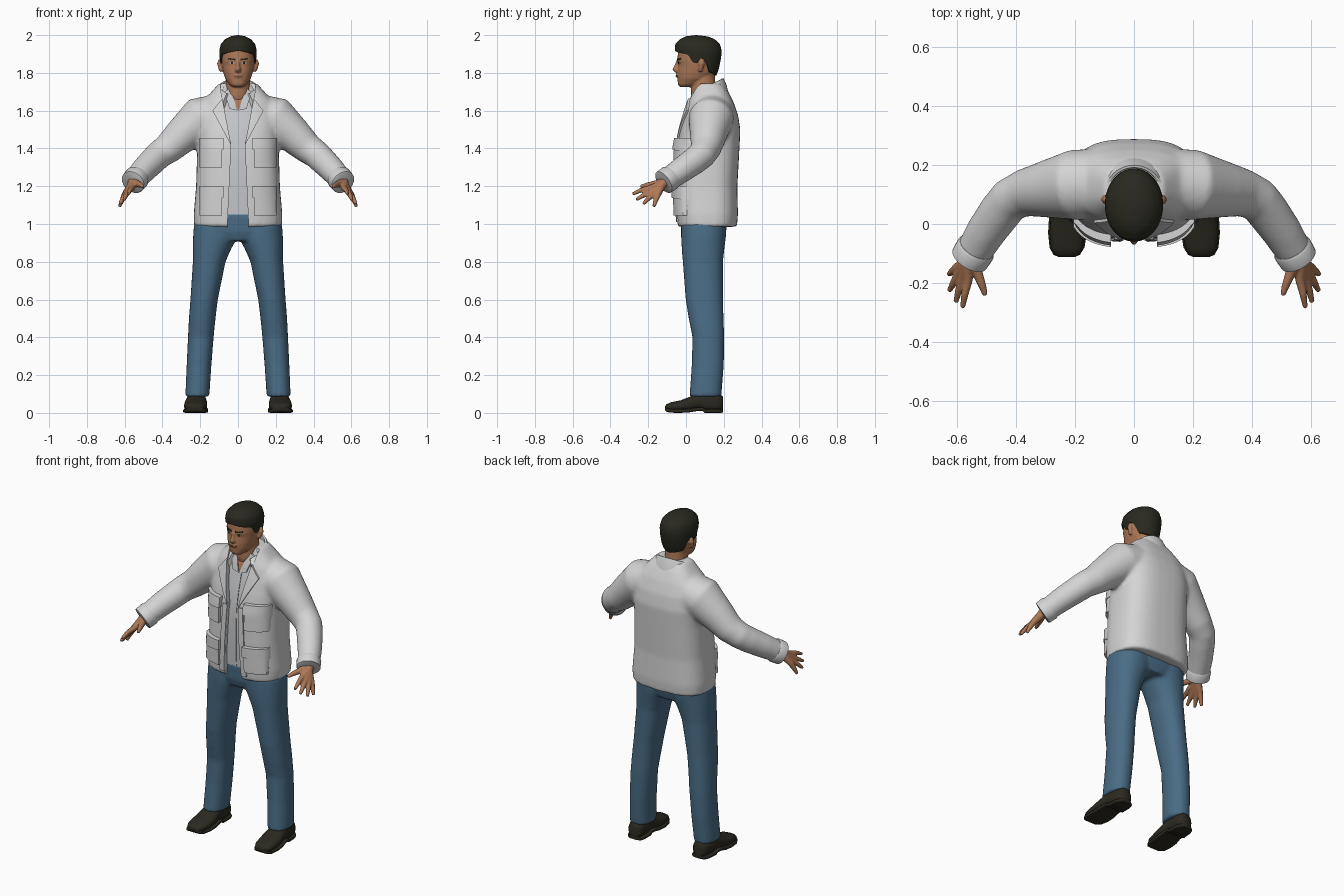
import bpy, bmesh, math
from mathutils import Vector
from mathutils.bvhtree import BVHTree

if "Cube" in bpy.data.objects:
    bpy.data.objects.remove(bpy.data.objects["Cube"])

X, Y, Z = Vector((1, 0, 0)), Vector((0, 1, 0)), Vector((0, 0, 1))


def material(name, r, g, b):
    m = bpy.data.materials.new(name)
    m.diffuse_color = (r, g, b, 1)
    m.use_nodes = True
    m.node_tree.nodes["Principled BSDF"].inputs["Base Color"].default_value = m.diffuse_color
    return m


WHITE = material("jacket_white", 0.66, 0.66, 0.66)
SHIRT = material("shirt_grey", 0.56, 0.57, 0.59)
DENIM = material("denim_blue", 0.068, 0.15, 0.235)
SKIN = material("skin", 0.42, 0.19, 0.095)
HAIR = material("hair_dark", 0.022, 0.022, 0.014)
SHOE = material("shoe_leather", 0.024, 0.022, 0.014)
LIPS = material("lips", 0.27, 0.10, 0.06)
EYE = material("eye_white", 0.45, 0.40, 0.36)


def oval(c, u, v, a, b, n=36, e=2.0):
    """Superellipse ring around c."""
    out = []
    for i in range(n):
        t = 2 * math.pi * i / n
        p, q = math.cos(t), math.sin(t)
        out.append(c + u * math.copysign(abs(p) ** (2 / e), p) * a
                   + v * math.copysign(abs(q) ** (2 / e), q) * b)
    return out


def loft(bm, rings):
    """Closed skin through rings with equal point counts."""
    rows = [[bm.verts.new(p) for p in r] for r in rings]
    n = len(rows[0])
    for a, b in zip(rows, rows[1:]):
        for i in range(n):
            bm.faces.new((a[i], a[(i + 1) % n], b[(i + 1) % n], b[i]))
    bm.faces.new(rows[0][::-1])
    bm.faces.new(rows[-1])


def stack(bm, rows, e=2.0):
    """Loft up z; rows are (z, x_low, x_high, y_front, y_back)."""
    loft(bm, [oval(Vector(((x0 + x1) / 2, (y0 + y1) / 2, z)), X, Y,
                   abs(x1 - x0) / 2, (y1 - y0) / 2, e=e) for z, x0, x1, y0, y1 in rows])


def tube(bm, pts, s=1, n=20):
    """Round limb; pts are (x, y, z, radius)."""
    c = [Vector((p[0] * s, p[1], p[2])) for p in pts]
    rings = []
    for i, p in enumerate(pts):
        t = (c[min(i + 1, len(c) - 1)] - c[max(i - 1, 0)]).normalized()
        u = t.cross(Z).normalized()
        rings.append(oval(c[i], u, u.cross(t), p[3], p[3], n))
    loft(bm, rings)


def finish(name, bm, mat, recalc=True, angle=45):
    if recalc:
        bmesh.ops.recalc_face_normals(bm, faces=bm.faces)
    me = bpy.data.meshes.new(name)
    bm.to_mesh(me)
    bm.free()
    ob = bpy.data.objects.new(name, me)
    bpy.context.scene.collection.objects.link(ob)
    dress(ob, mat, angle)
    return ob


def dress(ob, mat, angle=45):
    ob.data.materials.clear()
    ob.data.materials.append(mat)
    for p in ob.data.polygons:
        p.use_smooth = True
        p.material_index = 0
    ob.data.set_sharp_from_angle(angle=math.radians(angle))


def bake(ob, mat, angle=45):
    dg = bpy.context.evaluated_depsgraph_get()
    me = bpy.data.meshes.new_from_object(ob.evaluated_get(dg))
    ob.modifiers.clear()
    ob.data = me
    dress(ob, mat, angle)


def fuse(ob, mat, voxel, smooth, angle=60):
    """Melt overlapping pieces into one smooth skin."""
    m = ob.modifiers.new("fuse", 'REMESH')
    m.mode, m.voxel_size = 'VOXEL', voxel
    m = ob.modifiers.new("relax", 'SMOOTH')
    m.factor, m.iterations = 0.5, smooth
    bake(ob, mat, angle)


def tree_of(ob):
    return BVHTree.FromPolygons([v.co.copy() for v in ob.data.vertices],
                                [tuple(p.vertices) for p in ob.data.polygons])


def patch(name, tree, quad, lift, mat, s=1, n=10):
    """Four-cornered (x, z) panel laid on the front of a surface."""
    q = [Vector((x * s, z)) for x, z in quad]
    bm = bmesh.new()
    grid = []
    for j in range(-1, n + 2):
        row = []
        for i in range(-1, n + 2):
            a, b = min(max(i / n, 0), 1), min(max(j / n, 0), 1)
            p = q[0].lerp(q[1], a).lerp(q[3].lerp(q[2], a), b)
            hit = tree.ray_cast(Vector((p.x, -1, p.y)), Y)[0]
            rim = i in (-1, n + 1) or j in (-1, n + 1)
            y = (hit.y if hit else 0.03) + (0.004 if rim else -lift)
            row.append(bm.verts.new((p.x, y, p.y)))
        grid.append(row)
    for r0, r1 in zip(grid, grid[1:]):
        for i in range(n + 2):
            bm.faces.new((r0[i], r0[i + 1], r1[i + 1], r1[i]))
    bmesh.ops.remove_doubles(bm, verts=bm.verts, dist=1e-5)
    bm.normal_update()
    if sum(f.normal.y * f.calc_area() for f in bm.faces) > 0:
        bmesh.ops.reverse_faces(bm, faces=bm.faces)
    return finish(name, bm, mat, False)


def lerp_table(t, rows):
    for a, b in zip(rows, rows[1:]):
        if t <= b[0]:
            k = max(0, (t - a[0]) / (b[0] - a[0]))
            return [p + (r - p) * k for p, r in zip(a[1:], b[1:])]
    return list(rows[-1][1:])


# Jacket body and sleeves
TORSO = [(0.985, .233, -.045, .27), (1.05, .235, -.05, .275), (1.2, .222, -.055, .272),
         (1.4, .216, -.05, .283), (1.5, .216, -.032, .288), (1.58, .21, -.01, .275),
         (1.65, .185, .01, .25), (1.70, .14, .03, .225), (1.745, .10, .045, .195)]
bm = bmesh.new()
stack(bm, [(z, -w, w, f, b) for z, w, f, b in TORSO], 2.8)
for s in (1, -1):
    tube(bm, [(.12, .14, 1.57, .115), (.2, .132, 1.555, .12), (.3, .117, 1.465, .096),
              (.37, .105, 1.40, .081), (.42, .082, 1.365, .075), (.45, .045, 1.335, .073),
              (.50, -.025, 1.285, .068), (.555, -.115, 1.222, .060)], s, 28)
jacket = finish("jacket", bm, WHITE)
fuse(jacket, WHITE, 0.01, 10)
jacket_tree = tree_of(jacket)

# Open front cut out of the jacket
bm = bmesh.new()
loft(bm, [[Vector((x, y, z)) for x, y in ((-w, -.3), (w, -.3), (w, d), (-w, d))]
          for z, w, d in ((.95, .058, 0), (1.42, .036, 0), (1.66, .085, .06), (1.8, .10, .09))])
cutter = finish("opening_cutter", bm, WHITE)
cutter.hide_render = True
m = jacket.modifiers.new("opening", 'BOOLEAN')
m.operation, m.object = 'DIFFERENCE', cutter
bake(jacket, WHITE, 50)
bpy.data.objects.remove(cutter)

# Shirt under the jacket
bm = bmesh.new()
stack(bm, [(max(z - .01, 1.05), -w * .85, w * .85, f + .018, b - .03) for z, w, f, b in TORSO[1:]], 2.8)
shirt = finish("shirt", bm, SHIRT)
shirt_tree = tree_of(shirt)
patch("bare_throat", shirt_tree, [(-.045, 1.715), (.045, 1.715), (0, 1.60), (0, 1.60)], .004, SKIN)
patch("shirt_placket", shirt_tree, [(-.014, 1.60), (.014, 1.60), (.014, 1.055), (-.014, 1.055)], .004, SHIRT)

# Jacket panels
for s in (1, -1):
    patch("shirt_collar", shirt_tree, [(.042, 1.72), (.072, 1.70), (.045, 1.61), (.002, 1.60)], .010, SHIRT, s)
    patch("lapel", jacket_tree, [(.083, 1.665), (.135, 1.60), (.036, 1.415), (.036, 1.415)], .010, WHITE, s)
    patch("front_band", jacket_tree, [(.036, 1.42), (.066, 1.42), (.09, 1.01), (.057, 1.01)], .007, WHITE, s)
    for z in (1.30, 1.045):
        patch("pocket", jacket_tree, [(.085, z + .11), (.203, z + .11), (.203, z), (.085, z)], .020, WHITE, s)
        patch("pocket_flap", jacket_tree,
              [(.078, z + .155), (.205, z + .155), (.207, z + .085), (.078, z + .095)], .027, WHITE, s)
    # Cuffs
    bm = bmesh.new()
    tube(bm, [(.532, -.078, 1.249, .063), (.536, -.085, 1.244, .068), (.556, -.118, 1.221, .066),
              (.558, -.121, 1.219, .058)], s, 28)
    finish("cuff", bm, WHITE)

# Turned-down collar
bm = bmesh.new()
rings = []
for i in range(33):
    t = math.radians(-142 + 284 * i / 32)
    d = (1 - math.cos(t)) / 2
    rings.append([Vector((rx * math.sin(t), .105 + ry * math.cos(t), z)) for rx, ry, z in (
        (.082, .080, 1.70 - .08 * d), (.088, .086, 1.770 - .09 * d), (.098, .094, 1.772 - .09 * d),
        (.122, .110, 1.735 - .09 * d), (.142, .122, 1.685 - .075 * d), (.125, .105, 1.675 - .075 * d))])
loft(bm, rings)
finish("collar", bm, WHITE, angle=70)

# Jeans
bm = bmesh.new()
stack(bm, [(.91, -.13, .13, -.01, .20), (.96, -.225, .225, -.025, .212), (1.06, -.222, .222, -.028, .22)], 2.5)
for s in (1, -1):
    stack(bm, [(z, a * s, b * s, f, k) for z, a, b, f, k in (
        (.085, .152, .279, .018, .187), (.25, .141, .272, .03, .2), (.4, .129, .265, .034, .202),
        (.5, .119, .260, .014, .199), (.6, .107, .252, -.002, .196), (.8, .066, .239, -.017, .196),
        (.86, .040, .239, -.022, .202), (.93, .004, .238, -.026, .211), (1.0, .0, .233, -.026, .216))], 2.2)
jeans = finish("jeans", bm, DENIM)
fuse(jeans, DENIM, 0.01, 6)

# Shoes: y, half width, top height, underside height
SHOES = [(-.112, .022, .032, .014), (-.104, .040, .045, .006), (-.08, .054, .056, .001), (-.03, .061, .066, 0),
         (.02, .060, .085, .003), (.06, .054, .103, .010), (.09, .051, .110, .010), (.10, .051, .110, 0),
         (.16, .049, .105, 0), (.185, .040, .098, 0), (.196, .024, .085, .003)]
for s in (1, -1):
    for name, grow, flat in (("shoe", 0, False), ("shoe_sole", .005, True)):
        bm = bmesh.new()
        rings = []
        for y, w, top, low in SHOES:
            lo, hi = (low, low + .02) if flat else (low + .006, top)
            c = Vector((s * (.222 - .04 * (y - .04)), y, (lo + hi) / 2))
            rings.append(oval(c, X, Z, w + grow, (hi - lo) / 2, 28, 6 if flat else 2.4))
        loft(bm, rings)
        finish(name, bm, SHOE, angle=50)

# Hands
for s in (1, -1):
    bm = bmesh.new()
    for k, mid, tip in (((.562, -.190, 1.190), (.573, -.240, 1.178), (.580, -.283, 1.158)),
                        ((.580, -.182, 1.174), (.594, -.228, 1.150), (.603, -.264, 1.128)),
                        ((.593, -.168, 1.162), (.612, -.202, 1.132), (.625, -.226, 1.106)),
                        ((.601, -.150, 1.153), (.616, -.162, 1.120), (.627, -.170, 1.092))):
        tube(bm, [(.552, -.095, 1.235, .030), (.562, -.128, 1.208, .024), (*k, .0165),
                  (*mid, .0125), (*tip, .0085)], s, 14)
    tube(bm, [(.552, -.120, 1.22, .024), (.530, -.165, 1.212, .018), (.514, -.207, 1.206, .0135),
              (.503, -.241, 1.198, .009)], s, 14)
    fuse(finish("hand", bm, SKIN), SKIN, .005, 2)

# Head with neck, nose and ears
bm = bmesh.new()
stack(bm, [(1.60, -.07, .07, .045, .17), (1.68, -.066, .066, .026, .16), (1.80, -.062, .062, .025, .152)])
stack(bm, [(1.725, -.028, .028, -.032, .03), (1.738, -.046, .046, -.043, .07), (1.77, -.068, .068, -.045, .125),
           (1.80, -.078, .078, -.046, .155), (1.84, -.086, .086, -.042, .172), (1.865, -.089, .089, -.046, .178),
           (1.92, -.090, .090, -.042, .18), (1.96, -.078, .078, -.02, .16), (1.985, -.05, .05, .01, .13)], 2.2)
stack(bm, [(1.798, -.010, .010, -.048, 0), (1.806, -.019, .019, -.062, 0), (1.818, -.017, .017, -.073, 0),
           (1.84, -.011, .011, -.062, 0), (1.872, -.010, .010, -.049, 0)])
for s in (1, -1):
    tube(bm, [(.086, .075, 1.808, .010), (.092, .078, 1.825, .013), (.095, .083, 1.85, .017),
              (.093, .085, 1.872, .011)], s)
tube(bm, [(-.02, -.036, 1.785, .012), (0, -.041, 1.786, .013), (.02, -.036, 1.785, .012)])
head = finish("head", bm, SKIN)
fuse(head, SKIN, .005, 3)
face = tree_of(head)
for s in (1, -1):
    patch("eyebrow", face, [(.013, 1.875), (.052, 1.879), (.054, 1.871), (.013, 1.866)], .004, HAIR, s, 6)
    patch("eye", face, [(.019, 1.857), (.046, 1.857), (.044, 1.848), (.021, 1.848)], .002, EYE, s, 6)
    patch("iris", face, [(.027, 1.859), (.038, 1.859), (.038, 1.848), (.027, 1.848)], .004, HAIR, s, 4)
patch("mouth", face, [(-.024, 1.787), (.024, 1.787), (.018, 1.778), (-.018, 1.778)], .003, LIPS, 1, 8)

# Hair cap with a hairline that drops around the ears
CAP = [(1.78, .076, -.03, .158), (1.82, .089, -.04, .174), (1.88, .097, -.050, .186), (1.92, .099, -.060, .189),
       (1.955, .090, -.056, .178), (1.98, .066, -.030, .150), (1.994, .038, .002, .112), (2.0, .004, .05, .058)]
LINE = [(0, 1.918), (40, 1.905), (62, 1.897), (73, 1.855), (86, 1.85), (94, 1.88), (106, 1.87),
        (124, 1.805), (180, 1.785)]
bm = bmesh.new()
N, ROWS = 72, 16
rings = [[] for _ in range(ROWS + 2)]
for i in range(N):
    a = 2 * math.pi * i / N
    low = lerp_table(abs(math.degrees(a) - 360 * (a > math.pi)), LINE)[0]
    for j in range(-1, ROWS + 1):
        z = low + (2.0 - low) * math.sin(max(j, 0) / ROWS * math.pi / 2)
        w, f, b = lerp_table(z, CAP)
        k = .84 if j < 0 else 1
        rings[j + 1].append(Vector((w * k * math.sin(a), (f + b) / 2 - (b - f) / 2 * k * math.cos(a), z)))
loft(bm, rings)
finish("hair", bm, HAIR, angle=60)
